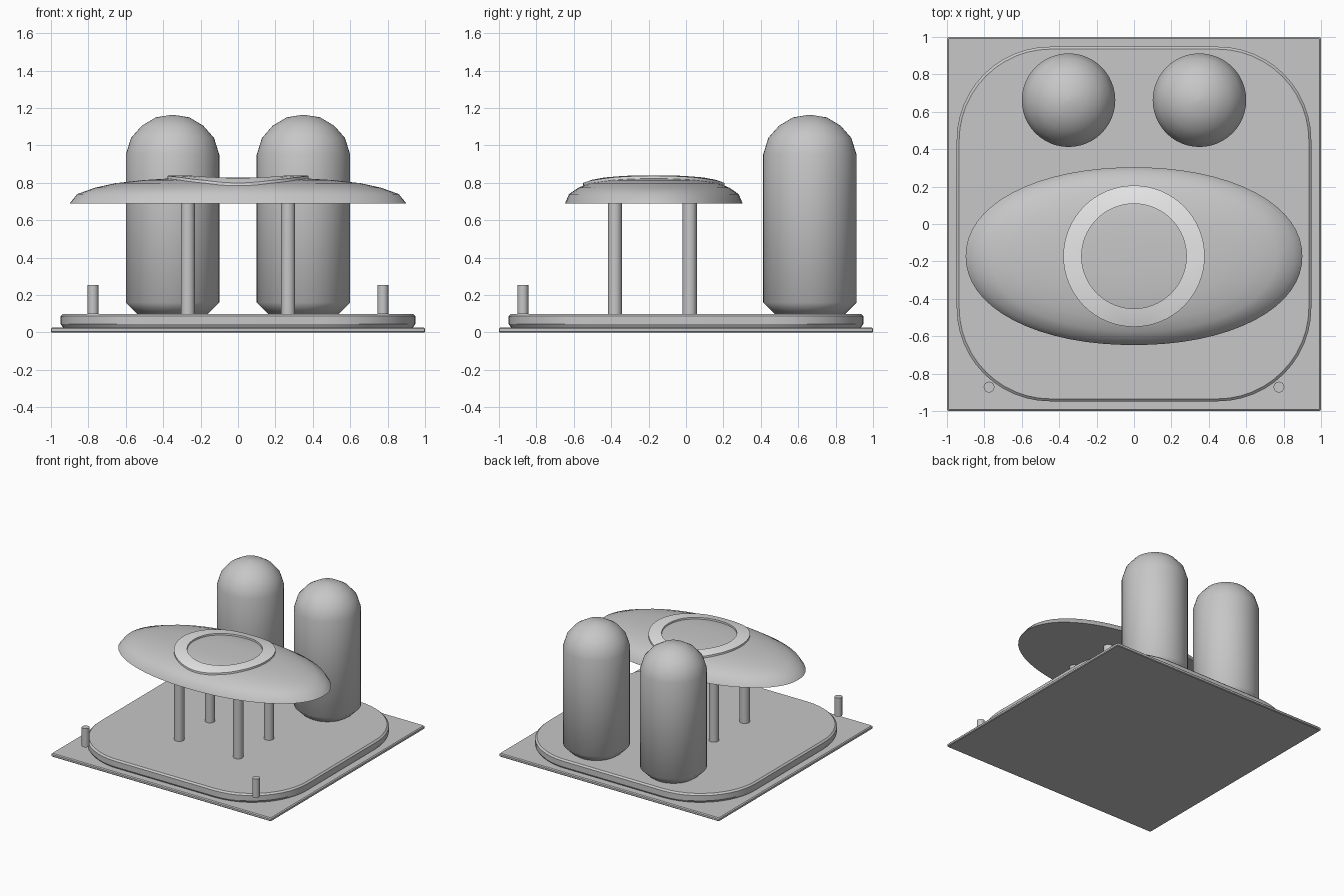
import bpy
import bmesh
from math import cos, sin, pi, radians

if "Cube" in bpy.data.objects:
    bpy.data.objects.remove(bpy.data.objects["Cube"], do_unlink=True)


def make_material(name, value):
    mat = bpy.data.materials.new(name)
    mat.use_nodes = True
    colour = (value, value, value, 1)
    mat.diffuse_color = colour
    mat.node_tree.nodes["Principled BSDF"].inputs["Base Color"].default_value = colour
    return mat


GREY = make_material("stone grey", 0.57)
PALE = make_material("pale grey", 0.8)


def loft(name, rings, mat=GREY, sharp=30, closed=False):
    """Skin a stack of equal point rings; cap the ends or join last to first."""
    bm = bmesh.new()
    loops = [[bm.verts.new(p) for p in ring] for ring in rings]
    pairs = list(zip(loops, loops[1:]))
    if closed:
        pairs.append((loops[-1], loops[0]))
    else:
        bm.faces.new(loops[0])
        bm.faces.new(loops[-1])
    for low, high in pairs:
        n = len(low)
        for i in range(n):
            j = (i + 1) % n
            bm.faces.new((low[i], low[j], high[j], high[i]))
    bmesh.ops.recalc_face_normals(bm, faces=bm.faces)
    mesh = bpy.data.meshes.new(name)
    bm.to_mesh(mesh)
    bm.free()
    mesh.materials.append(mat)
    mesh.shade_smooth()
    mesh.set_sharp_from_angle(angle=radians(sharp))
    obj = bpy.data.objects.new(name, mesh)
    bpy.context.collection.objects.link(obj)
    return obj


def circle(x, y, r, z, n):
    return [(x + r * cos(2 * pi * i / n), y + r * sin(2 * pi * i / n), z) for i in range(n)]


def lathe(name, x, y, profile, n, sharp):
    return loft(name, [circle(x, y, r, z, n) for r, z in profile], sharp=sharp)


def rounded_square(half, radius, z, steps=12):
    inner = half - radius
    points = []
    for corner in range(4):
        mid = pi / 4 + corner * pi / 2
        cx = inner if cos(mid) > 0 else -inner
        cy = inner if sin(mid) > 0 else -inner
        for k in range(steps + 1):
            a = corner * pi / 2 + k * pi / 2 / steps
            points.append((cx + radius * cos(a), cy + radius * sin(a), z))
    return points


# Square ground slab and the rounded platform on it
loft("ground_slab", [rounded_square(h, 0.01, z, 2) for h, z in
                     ((0.995, 0), (1, 0.005), (1, 0.02), (0.993, 0.027))])
loft("platform", [rounded_square(h, r, z) for h, r, z in
                  ((0.935, 0.49, 0.025), (0.948, 0.5, 0.045),
                   (0.948, 0.5, 0.088), (0.935, 0.49, 0.1))])

# Canopy: an oval dome described by (scale, height) steps
HALF_X, HALF_Y, MID_Y, POWER = 0.9, 0.475, -0.172, 2.1
DOME = [(1, 0.69), (0.955, 0.74), (0.85, 0.774), (0.73, 0.798),
        (0.56, 0.815), (0.4, 0.824), (0.2, 0.827), (0.01, 0.828)]


def oval(scale, z, n=64):
    points = []
    for i in range(n):
        c, s = cos(2 * pi * i / n), sin(2 * pi * i / n)
        k = scale / (abs(c) ** POWER + abs(s) ** POWER) ** (1 / POWER)
        points.append((HALF_X * k * c, MID_Y + HALF_Y * k * s, z))
    return points


def dome_height(x, y):
    s = (abs(x / HALF_X) ** POWER + abs((y - MID_Y) / HALF_Y) ** POWER) ** (1 / POWER)
    for (s1, z1), (s0, z0) in zip(DOME, DOME[1:]):
        if s >= s0:
            return z0 + (z1 - z0) * (s - s0) / (s1 - s0)
    return DOME[-1][1]


loft("canopy", [oval(s, z) for s, z in DOME], sharp=60)


# Pale trim ring draped over the canopy
def draped(radius, lift):
    return [(x, y, dome_height(x, y) + lift)
            for x, y, z in circle(0, MID_Y, radius, 0, 64)]


loft("canopy_ring", [draped(r, lift) for r, lift in
                     ((0.28, -0.015), (0.28, 0.014), (0.33, 0.015),
                      (0.378, 0.015), (0.378, -0.015), (0.33, -0.015))],
     PALE, closed=True)

TANK = [(0.185, 0.095), (0.25, 0.16), (0.25, 0.95), (0.222, 1.04),
        (0.165, 1.105), (0.09, 1.15), (0.01, 1.163)]

for side, x in (("left", 1), ("right", -1)):
    # Round-topped tanks at the back
    lathe("tank_" + side, 0.35 * x, 0.662, TANK, 48, 60)
    # Canopy columns
    for place, y in (("front", -0.38), ("back", 0.02)):
        lathe(f"column_{place}_{side}", 0.268 * x, y,
              [(0.038, 0.095), (0.038, 0.7)], 20, 40)
    # Short posts at the front corners
    lathe("post_" + side, 0.775 * x, -0.872, [(0.029, 0.1), (0.029, 0.253)], 16, 40)
